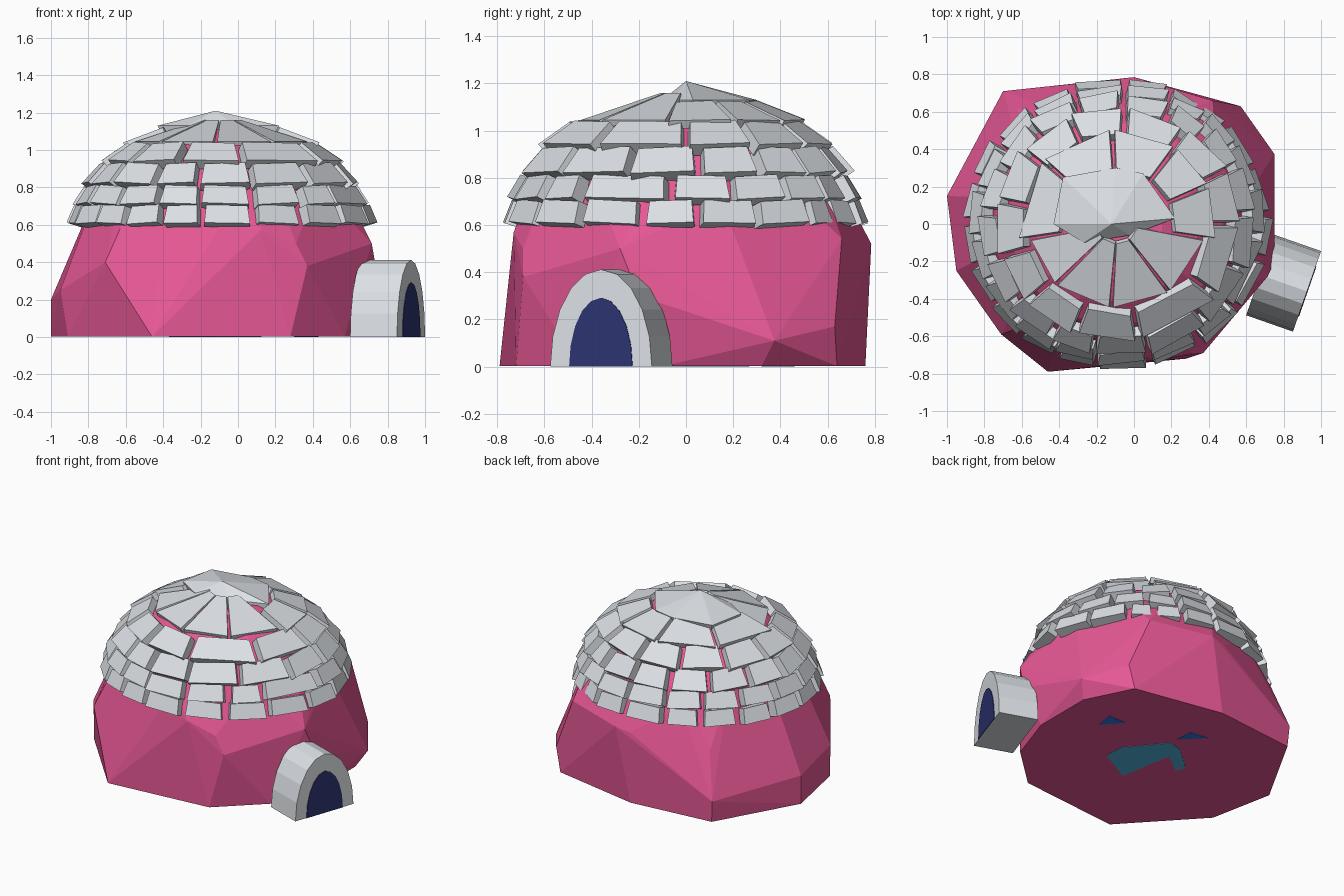
import bpy, bmesh, math, random
from mathutils import Vector

if "Cube" in bpy.data.objects:
    bpy.data.objects.remove(bpy.data.objects["Cube"])

random.seed(4)
CX = -0.09  # dome centre on x


def material(name, srgb):
    m = bpy.data.materials.new(name)
    lin = [((c / 255 + 0.055) / 1.055) ** 2.4 for c in srgb]
    m.diffuse_color = (*lin, 1)
    m.use_nodes = True
    m.node_tree.nodes["Principled BSDF"].inputs["Base Color"].default_value = m.diffuse_color
    return m


PINK = material("pink_rock", (231, 88, 149))
GREY = material("pale_grey_stone", (220, 224, 229))
NAVY = material("navy_opening", (44, 51, 112))
TEAL = material("light_blue", (84, 182, 222))
BLUE = material("deep_blue", (45, 120, 225))


def finish(bm, name, mat):
    bmesh.ops.recalc_face_normals(bm, faces=bm.faces)
    me = bpy.data.meshes.new(name)
    bm.to_mesh(me)
    bm.free()
    me.materials.append(mat)
    ob = bpy.data.objects.new(name, me)
    bpy.context.collection.objects.link(ob)
    return ob


def prism(bm, a, b):
    """Solid between two matching outlines."""
    va = [bm.verts.new(p) for p in a]
    vb = [bm.verts.new(p) for p in b]
    bm.faces.new(va)
    bm.faces.new(vb[::-1])
    n = len(a)
    for i in range(n):
        j = (i + 1) % n
        bm.faces.new((va[i], vb[i], vb[j], va[j]))


def polar(r, ang, z):
    """Point on a slightly oval ring around the dome axis."""
    return Vector((CX + 1.02 * r * math.cos(ang), .97 * r * math.sin(ang), z))


# Faceted rock body: hull of a rough foot, a middle band and the dome core
foot = [(-.46, -.79), (.28, -.72), (.57, -.45), (.69, -.1), (.69, .32),
        (.53, .64), (-.1, .76), (-.69, .7), (-1, .15), (-.91, -.3)]
points = [(x, y, .002) for x, y in foot]
points += [(-.71, -.59, .4), (-.95, -.25, .25), (-1, .15, .2), (-.7, .71, .15),
           (-.62, .62, .45), (.37, -.69, .38), (.31, -.69, .5), (.12, -.73, .57),
           (.57, .63, .17), (.75, .375, .11), (.75, -.2, .3), (.715, -.28, .5),
           (.42, .66, .54), (.0, .785, .52), (-.63, -.56, .58), (-.1, .77, .5)]
for r, z in [(.73, .6), (.70, .7), (.655, .81), (.565, .93), (.43, 1.03), (.24, 1.11)]:
    points += [polar(r, math.tau * (i + .5) / 14, z) for i in range(14)]
bm = bmesh.new()
for p in points:
    bm.verts.new(p)
hull = bmesh.ops.convex_hull(bm, input=bm.verts)
junk = {g for g in hull["geom_interior"] + hull["geom_unused"]
        if isinstance(g, bmesh.types.BMVert)}
bmesh.ops.delete(bm, geom=list(junk), context='VERTS')
bmesh.ops.dissolve_limit(bm, angle_limit=math.radians(5), verts=bm.verts, edges=bm.edges)
finish(bm, "rock_body", PINK)


def brick(bm, a0, a1, z0, z1, r0, r1, thick, tilt=0, twist=0):
    """Shingle-like block spanning angles a0..a1, flared at its lower edge."""
    inset = .008
    outer = [polar(r0 - twist, a0, z0 - tilt), polar(r0 + twist, a1, z0 + tilt),
             polar(r1 + twist, a1 - inset, z1 + tilt),
             polar(r1 - twist, a0 + inset, z1 - tilt)]
    am = (a0 + a1) / 2
    slope = Vector((r1 - r0, z1 - z0)).normalized()
    n = Vector((math.cos(am) * slope.y, math.sin(am) * slope.y, -slope.x * .75))
    prism(bm, outer, [p - n * thick for p in outer])


# Courses of blocks: lower z, upper z, lower radius, upper radius, joint angles
courses = [
    (.61, .705, .80, .76, (4, 24, 43, 56, 69, 87, 107, 125, 143, 161, 179, 197,
                           214, 230, 246, 262, 282, 303, 324, 345)),
    (.715, .81, .77, .71, (16, 35, 52, 68, 87, 107, 126, 145, 165, 185, 205, 225,
                           244, 261, 282, 304, 322, 354)),
    (.825, .93, .725, .63, (4, 27, 47, 66, 87, 108, 130, 152, 174, 196, 218, 240,
                            260, 283, 310, 339)),
    (.945, 1.04, .64, .50, (0, 27, 55, 86, 113, 140, 168, 196, 222, 249, 280, 322))]
for k, (z0, z1, r0, r1, joints) in enumerate(courses):
    bm = bmesh.new()
    cuts = [math.radians(a) for a in joints]
    cuts.append(cuts[0] + math.tau)
    for a, b in zip(cuts, cuts[1:]):
        gap = random.uniform(.016, .036) / r0
        dr = random.uniform(-.008, .01)
        brick(bm, a + gap, b - gap * .7, z0, z1, r0 + dr, r1 + dr, .075,
              random.uniform(-.006, .006), random.uniform(-.012, .012))
    finish(bm, f"block_course_{k + 1}", GREY)

# Upper slabs: shorter blocks behind, long wedges in front
bm = bmesh.new()
back = [math.radians(a) for a in (-10, 24, 54, 93, 138, 190)]
for a, b in zip(back, back[1:]):
    brick(bm, a + .03, b - .03, 1.045, 1.125, .52, .31, .05, random.uniform(-.006, .006))
front = [math.radians(a) for a in (190, 226, 266, 306, 350)]
for a, b in zip(front, front[1:]):
    brick(bm, a + .025, b - .025, 1.045, 1.16, .46, .11, .05)
finish(bm, "upper_slabs", GREY)

# Low pointed capstone
rim = [(-.43, .0), (-.38, .25), (-.1, .3), (.05, .27), (.22, .03), (-.02, -.06), (-.27, -.1)]
bm = bmesh.new()
top = [bm.verts.new((x, y, 1.13)) for x, y in rim]
low = [bm.verts.new((x * .95, y * .95, 1.09)) for x, y in rim]
apex = bm.verts.new((-.12, 0, 1.21))
bm.faces.new(low[::-1])
for i in range(len(rim)):
    j = (i + 1) % len(rim)
    bm.faces.new((top[i], top[j], apex))
    bm.faces.new((low[i], low[j], top[j], top[i]))
finish(bm, "capstone", GREY)

# Entrance tunnel and dark doorway plate
out = Vector((.944, -.33, 0))
side = Vector((.33, .944, 0))
mouth = Vector((.925, -.36, 0))


def arch(half_w, height, along, n=10):
    pts = []
    for i in range(n + 1):
        t = math.pi * i / n
        pts.append(mouth + out * along + side * half_w * math.cos(t)
                   + Vector((0, 0, height * math.sin(t))))
    return pts


bm = bmesh.new()
prism(bm, arch(.228, .412, 0), arch(.228, .412, -.265))
finish(bm, "entrance_tunnel", GREY)
bm = bmesh.new()
prism(bm, arch(.142, .292, .004), arch(.142, .292, -.003))
finish(bm, "doorway", NAVY)


# Floor patches under the body
def patch(name, outline, mat):
    bm = bmesh.new()
    prism(bm, [(x, y, 0) for x, y in outline], [(x, y, .005) for x, y in outline])
    finish(bm, name, mat)


patch("floor_patch", [(.125, -.125), (-.125, -.26), (-.19, .12), (-.34, .01), (-.37, .07),
                      (-.19, .23), (-.09, .26), (.115, .01)], TEAL)
patch("floor_spot_a", [(.41, .14), (.30, .27), (.43, .27)], BLUE)
patch("floor_spot_b", [(-.09, .32), (-.23, .46), (-.10, .44)], BLUE)
